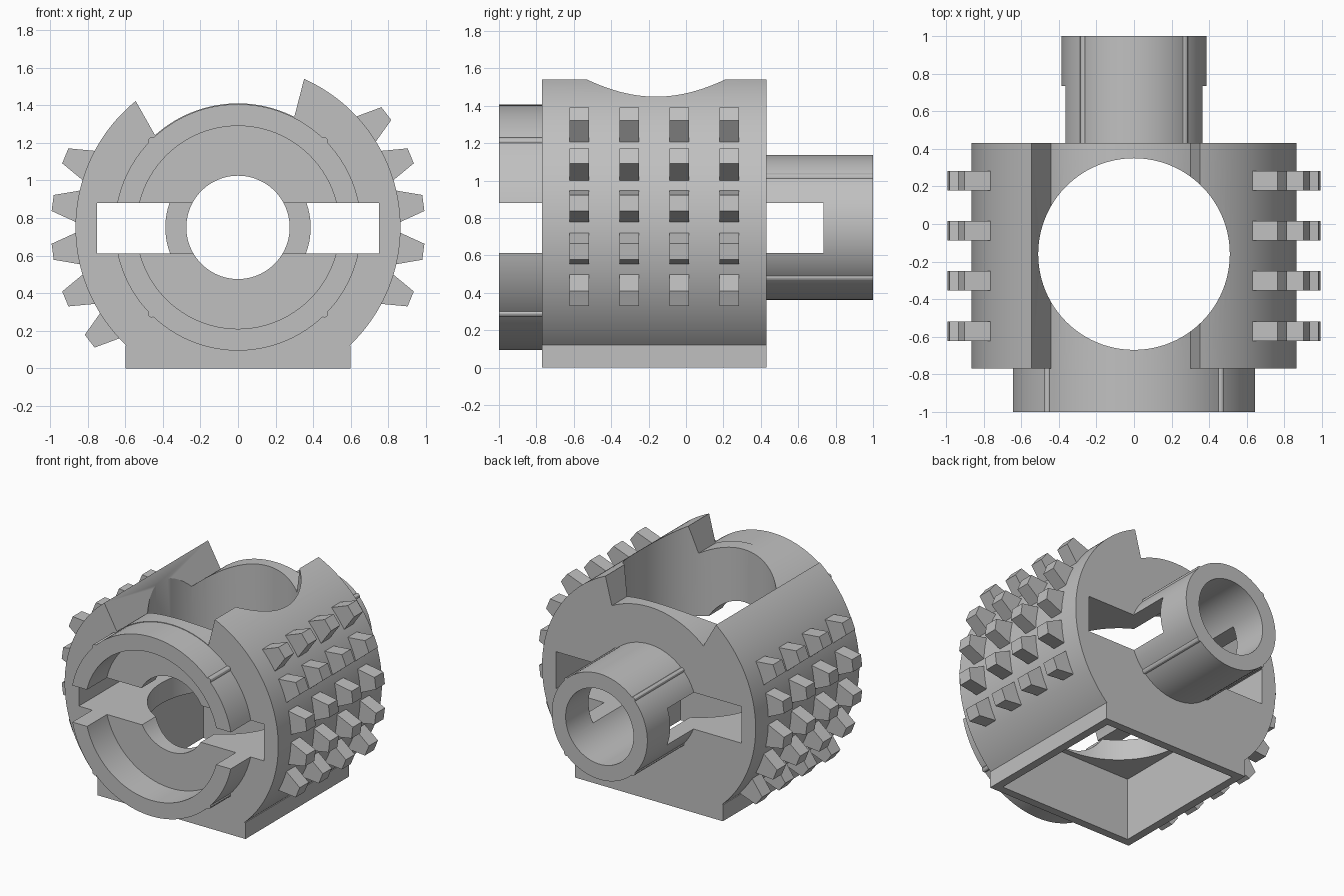
import bpy, bmesh
from math import sin, cos, radians, degrees, asin, pi
from mathutils import Vector

if "Cube" in bpy.data.objects:
    bpy.data.objects.remove(bpy.data.objects["Cube"], do_unlink=True)

AXIS_Z = 0.75            # height of the main axis
FRONT, BACK = -0.77, 0.43
OUTER, CORE = 0.865, 0.66
BORE = 0.275

grey = bpy.data.materials.new("plain grey")
grey.use_nodes = True
grey.diffuse_color = (0.53, 0.53, 0.53, 1)
grey.node_tree.nodes["Principled BSDF"].inputs["Base Color"].default_value = grey.diffuse_color


def polar(radius, degree):
    a = radians(degree)
    return radius * cos(a), AXIS_Z + radius * sin(a)


def arc(radius, start, end, steps):
    return [polar(radius, start + (end - start) * i / steps) for i in range(steps + 1)]


def add_prism(bm, profile, y0, y1):
    """Extrude an x-z profile along y."""
    face = bm.faces.new([bm.verts.new((x, y0, z)) for x, z in profile])
    moved = bmesh.ops.extrude_face_region(bm, geom=[face])["geom"]
    bmesh.ops.translate(bm, vec=(0, y1 - y0, 0),
                        verts=[v for v in moved if isinstance(v, bmesh.types.BMVert)])


def finish(name, bm):
    bmesh.ops.recalc_face_normals(bm, faces=bm.faces)
    mesh = bpy.data.meshes.new(name)
    bm.to_mesh(mesh)
    bm.free()
    mesh.materials.append(grey)
    obj = bpy.data.objects.new(name, mesh)
    bpy.context.collection.objects.link(obj)
    return obj


def prism(name, profile, y0, y1):
    bm = bmesh.new()
    add_prism(bm, profile, y0, y1)
    return finish(name, bm)


def disc(name, radius, y0, y1):
    return prism(name, arc(radius, 0, 360, 96)[:-1], y0, y1)


def box(name, x, y0, y1, z0, z1):
    return prism(name, [(-x, z0), (x, z0), (x, z1), (-x, z1)], y0, y1)


def select_only(obj):
    bpy.ops.object.select_all(action='DESELECT')
    obj.select_set(True)
    bpy.context.view_layer.objects.active = obj


def cut(obj, *cutters):
    select_only(obj)
    for cutter in cutters:
        mod = obj.modifiers.new("cut", 'BOOLEAN')
        mod.operation, mod.solver, mod.object = 'DIFFERENCE', 'EXACT', cutter
        bpy.ops.object.modifier_apply(modifier=mod.name)


def smooth(obj):
    select_only(obj)
    bpy.ops.object.shade_smooth_by_angle(angle=radians(30))


# Cutters: axial bore, side slot, vertical opening, underside pocket, collar recess
bore = disc("bore_cutter", BORE, -1.2, 1.2)
slot = box("slot_cutter", 0.75, -1.2, 0.735, 0.612, 0.88)
pocket = box("pocket_cutter", 0.54, -0.71, 0.37, -0.2, 0.46)
recess = disc("recess_cutter", 0.54, -1.2, FRONT + 0.1)
bm = bmesh.new()
bmesh.ops.create_cone(bm, cap_ends=True, segments=96, radius1=0.51, radius2=0.51, depth=2)
bmesh.ops.translate(bm, vec=(0, -0.16, 1.3), verts=bm.verts)
opening = finish("opening_cutter", bm)

# Body: drum with flat foot and a lowered saddle between two horns
foot = degrees(asin((AXIS_Z - 0.12) / OUTER))
profile = (arc(OUTER, -foot, 66, 56) + arc(CORE, 63, 132, 32)
           + arc(OUTER, 129, 180 + foot, 52) + [(-0.6, 0.12), (-0.6, 0), (0.6, 0), (0.6, 0.12)])
body = prism("body", profile, FRONT, BACK)
cut(body, bore, pocket, opening, slot)
smooth(body)

# Front collar, split by the slot
collar = disc("front_collar", 0.656, -1, FRONT)
cut(collar, recess, slot)
smooth(collar)

# Rear tube, slotted up to its end ring
tube = disc("rear_tube", 0.387, BACK, 1)
cut(tube, bore, slot)
smooth(tube)

# Small ribs along the collar and the tube
for name, radius, y0, y1 in (("collar_ribs", 0.65, -1, FRONT), ("tube_ribs", 0.378, BACK, 1)):
    bm = bmesh.new()
    for degree in (45, 135, 225, 315):
        cx, cz = polar(radius, degree)
        ring = [(cx + 0.02 * cos(k * pi / 6), cz + 0.02 * sin(k * pi / 6)) for k in range(12)]
        add_prism(bm, ring, y0, y1)
    smooth(finish(name, bm))

# Tapered studs: five rows of four on each side, half a turn apart
for name, turn in (("left_studs", 0), ("right_studs", 180)):
    bm = bmesh.new()
    for row in range(5):
        a = radians(turn - 22.5 + 15 * row)
        out, side = Vector((cos(a), sin(a))), Vector((-sin(a), cos(a)))
        shape = [out * r + side * w for r, w in
                 ((0.855, -0.086), (0.995, -0.043), (0.995, 0.043), (0.855, 0.086))]
        for column in range(4):
            y = -0.57 + 0.267 * column
            add_prism(bm, [(p.x, p.y + AXIS_Z) for p in shape], y - 0.052, y + 0.052)
    finish(name, bm)

for cutter in (bore, slot, pocket, opening, recess):
    bpy.data.objects.remove(cutter, do_unlink=True)
